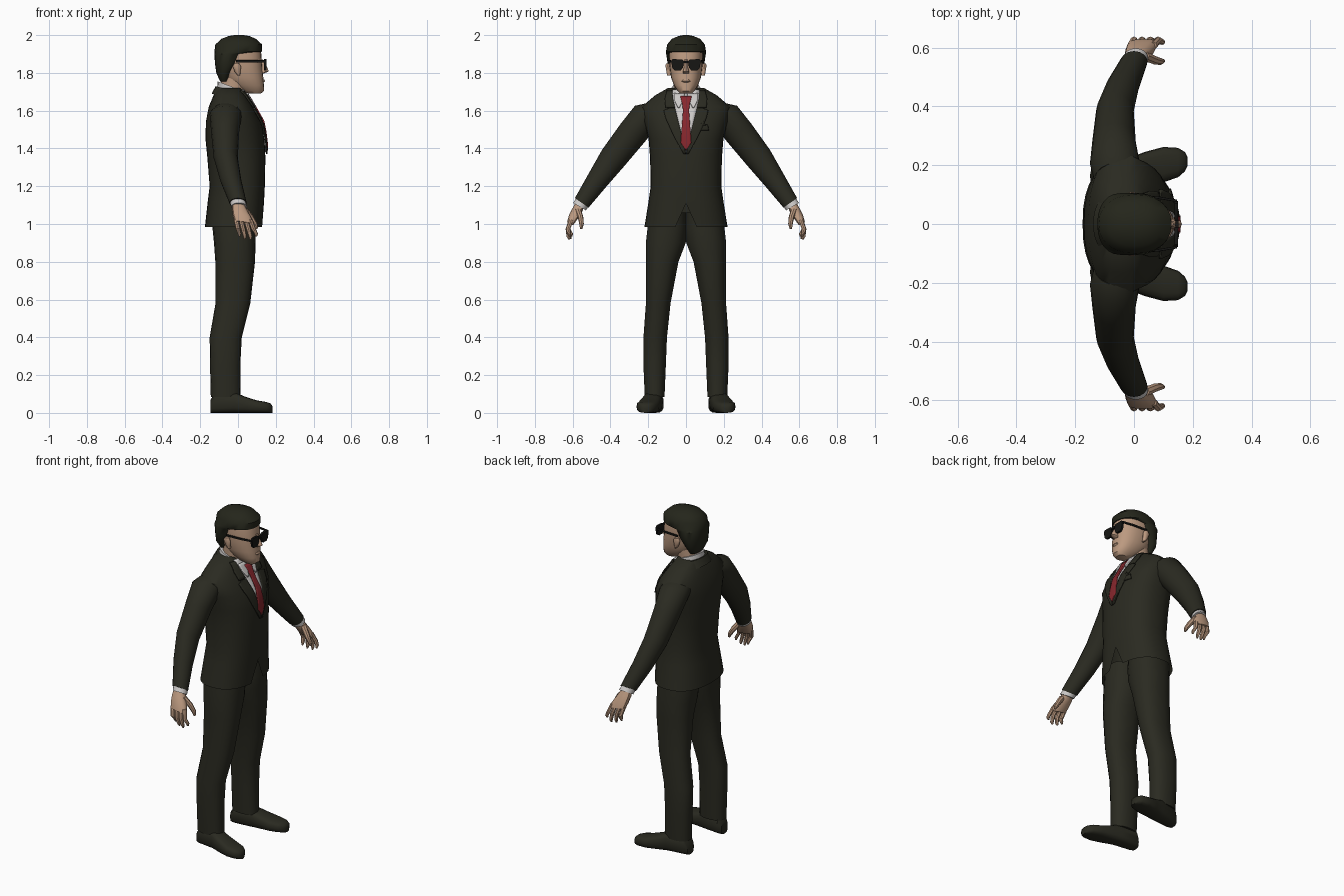
import bpy, bmesh, math
from mathutils import Vector


def material(name, rgb):
    m = bpy.data.materials.new(name)
    m.diffuse_color = (*rgb, 1)
    return m


SUIT = material("dark_suit", (0.023, 0.023, 0.015))
HAIR = material("dark_hair", (0.018, 0.019, 0.011))
BLACK = material("glasses_black", (0.008, 0.008, 0.007))
SKIN = material("skin", (0.50, 0.32, 0.215))
SHIRT = material("shirt_white", (0.60, 0.58, 0.57))
TIE = material("tie_red", (0.24, 0.02, 0.026))


def finish(bm, name, mat, angle=40):
    bmesh.ops.recalc_face_normals(bm, faces=bm.faces)
    me = bpy.data.meshes.new(name)
    bm.to_mesh(me)
    bm.free()
    ob = bpy.data.objects.new(name, me)
    bpy.context.collection.objects.link(ob)
    me.materials.append(mat)
    bpy.ops.object.select_all(action='DESELECT')
    ob.select_set(True)
    bpy.context.view_layer.objects.active = ob
    bpy.ops.object.shade_smooth_by_angle(angle=math.radians(angle))
    return ob


def power(c, p):
    return math.copysign(abs(c) ** (2 / p), c)


def loft(name, rings, mat, n=16, p=2.0, caps=(True, True), tweak=None):
    """Skin a row of (centre, u radius vector, v radius vector) rings."""
    bm = bmesh.new()
    rows = []
    for c, u, v in rings:
        c, u, v = Vector(c), Vector(u), Vector(v)
        rows.append([bm.verts.new(c + u * power(math.cos(a), p) + v * power(math.sin(a), p))
                     for a in (math.tau * i / n for i in range(n))])
    if tweak:
        tweak(rows)
    for a, b in zip(rows, rows[1:]):
        for i in range(n):
            j = (i + 1) % n
            bm.faces.new((a[i], a[j], b[j], b[i]))
    if caps[0]:
        bm.faces.new(rows[0])
    if caps[1]:
        bm.faces.new(rows[-1])
    return finish(bm, name, mat)


def level(sections):
    """Horizontal rings from (z, back x, front x, half width)."""
    return [(((b + f) / 2, 0, z), ((f - b) / 2, 0, 0), (0, w, 0)) for z, b, f, w in sections]


def prism(name, outline, x0, x1, mat):
    """Extrude a (y, z) outline along x."""
    bm = bmesh.new()
    f = bm.faces.new([bm.verts.new((x0, y, z)) for y, z in outline])
    g = bmesh.ops.extrude_face_region(bm, geom=[f])["geom"]
    bmesh.ops.translate(bm, vec=(x1 - x0, 0, 0),
                        verts=[e for e in g if isinstance(e, bmesh.types.BMVert)])
    return finish(bm, name, mat)


# Jacket body, with a notch at the front hem
JACKET = [(.985, -.175, .13, .22), (1.12, -.16, .138, .198), (1.2, -.15, .142, .187),
          (1.35, -.162, .145, .19), (1.45, -.172, .14, .198), (1.54, -.17, .125, .222),
          (1.62, -.155, .08, .235), (1.68, -.13, .045, .165), (1.72, -.11, .02, .095)]
JP = 2.4


def notch(rows):
    rows[0][0].co.z = 1.11


loft("jacket", level(JACKET), SUIT, 32, JP, (False, True), notch)


def chest_x(y, z):
    """Front surface of the jacket."""
    for a, b in zip(JACKET, JACKET[1:]):
        if a[0] <= z <= b[0]:
            t = (z - a[0]) / (b[0] - a[0])
            back, front, w = (a[i] + (b[i] - a[i]) * t for i in (1, 2, 3))
            r = max(0, 1 - min(1, abs(y) / w) ** JP) ** (1 / JP)
            return (back + front) / 2 + (front - back) / 2 * r


def chest_plate(name, rows, offset, mat, side=1, cols=6, steps=3):
    """Thin sheet over the chest from (z, y start, y end) rows."""
    fine = []
    for a, b in zip(rows, rows[1:]):
        fine += [[a[k] + (b[k] - a[k]) * i / steps for k in range(3)] for i in range(steps)]
    fine.append(rows[-1])
    bm = bmesh.new()
    grid = []
    for z, y0, y1 in fine:
        ys = [side * (y0 + (y1 - y0) * i / cols) for i in range(cols + 1)]
        grid.append([bm.verts.new((chest_x(y, z) + offset, y, z)) for y in ys])
    for a, b in zip(grid, grid[1:]):
        for i in range(cols):
            bm.faces.new((a[i], a[i + 1], b[i + 1], b[i]))
    bmesh.ops.remove_doubles(bm, verts=bm.verts, dist=1e-4)
    ob = finish(bm, name, mat)
    mod = ob.modifiers.new("thickness", 'SOLIDIFY')
    mod.thickness = .008
    mod.offset = 0
    return ob


# Shirt front, tie, breast pocket
chest_plate("shirt_front", [(1.38, 0, 0), (1.54, -.04, .04), (1.62, -.06, .06),
                            (1.68, -.075, .075), (1.71, -.07, .07)], .004, SHIRT)
chest_plate("tie", [(1.39, 0, 0), (1.43, -.028, .028), (1.6, -.016, .016),
                    (1.63, -.019, .019), (1.675, -.03, .03)], .013, TIE)
chest_plate("breast_pocket", [(1.495, .07, .12), (1.525, .065, .115)], .007, SUIT)
chest_plate("pocket_square", [(1.52, .075, .105), (1.545, .085, .09)], .008, SUIT)

# Neck, shirt collar, head
loft("neck", level([(1.6, -.09, .035, .06), (1.7, -.095, .045, .062), (1.8, -.085, .06, .065)]), SKIN)
loft("shirt_collar", [((-.03, 0, 1.675), (.082, 0, -.02), (0, .082, 0)),
                      ((-.032, 0, 1.727), (.076, 0, -.028), (0, .072, 0))], SHIRT, 20)
loft("jacket_collar", [((-.05, 0, 1.66), (.09, 0, -.03), (0, .125, 0)),
                       ((-.05, 0, 1.71), (.068, 0, -.02), (0, .093, 0))], SUIT, 20)
loft("head", level([(1.69, .06, .12, .03), (1.705, .01, .138, .045), (1.735, -.03, .137, .064),
                    (1.775, -.075, .134, .079), (1.83, -.1, .128, .086), (1.9, -.11, .124, .09),
                    (1.95, -.1, .11, .083), (1.98, -.06, .08, .055)]), SKIN, 24, 2.3)
loft("hair", level([(1.755, -.095, -.05, .055), (1.8, -.115, -.03, .086), (1.85, -.122, .012, .097),
                    (1.9, -.125, .035, .105), (1.912, -.125, .126, .106), (1.95, -.12, .128, .1),
                    (1.98, -.088, .095, .075), (1.995, -.05, .06, .04), (2.0, -.02, .03, .015)]),
     HAIR, 24, 2.2)
loft("nose", level([(1.798, .11, .14, .018), (1.808, .11, .163, .017), (1.825, .11, .157, .012),
                    (1.87, .11, .133, .009)]), SKIN, 10)
loft("lips", level([(1.748, .1, .136, .022), (1.756, .1, .144, .026), (1.764, .1, .139, .022)]), SKIN, 12)

# Glasses bridge
prism("glasses_bridge", [(-.016, 1.852), (.016, 1.852), (.016, 1.864), (-.016, 1.864)], .142, .152, BLACK)

for s, tag in ((1, "left"), (-1, "right")):
    def P(x, y, z):
        return (x, y * s, z)

    # Lapel with notched collar
    chest_plate(tag + "_lapel", [(1.37, 0, .012), (1.46, .02, .062), (1.56, .045, .108),
                                 (1.6, .055, .118), (1.612, .058, .088)], .009, SUIT, s)
    chest_plate(tag + "_collar_flap", [(1.615, .058, .108), (1.66, .068, .112), (1.705, .072, .1)],
                .009, SUIT, s)
    chest_plate(tag + "_shirt_wing", [(1.615, .035, .042), (1.65, .018, .06), (1.69, .006, .065)],
                .012, SHIRT, s)

    # Glasses lens and temple
    lens = [(.01, 1.862), (.02, 1.871), (.07, 1.873), (.079, 1.862), (.072, 1.825),
            (.06, 1.813), (.028, 1.813), (.016, 1.828)]
    prism(tag + "_lens", [(y * s, z) for y, z in lens], .138, .15, BLACK)
    loft(tag + "_temple", [(P(x, y, 1.861), (0, .004, 0), (0, 0, .006))
                           for x, y in ((-.01, .094), (.08, .09), (.146, .079))], BLACK, 8, 4)

    # Ear
    loft(tag + "_ear", [(P(x, y, z), (r, 0, 0), (0, .012, 0)) for x, y, z, r in
                        ((.005, .088, 1.785, .006), (-.002, .092, 1.805, .015),
                         (-.006, .097, 1.835, .022), (-.006, .095, 1.85, .012))], SKIN, 10)

    # Sleeve, cuff
    arm = [(-.06, .15, 1.6, .075, .07), (-.065, .205, 1.58, .085, .08), (-.068, .28, 1.485, .074, .08),
           (-.065, .385, 1.35, .064, .073), (-.038, .47, 1.23, .056, .058), (0, .552, 1.112, .046, .044)]
    loft(tag + "_sleeve", [(P(x, y, z), (rx, 0, 0), P(0, .82 * r, .57 * r)) for x, y, z, rx, r in arm],
         SUIT, 16)
    loft(tag + "_cuff", [(P(x, y, z), (.042, 0, 0), P(0, .034, .02)) for x, y, z in
                         ((-.002, .545, 1.12), (.006, .564, 1.092))], SHIRT, 16)

    # Hand
    palm = [(.004, .56, 1.105, .032, .024), (.01, .575, 1.075, .042, .025),
            (.022, .595, 1.04, .05, .024), (.032, .612, 1.005, .05, .017)]
    loft(tag + "_palm", [(P(x, y, z), (w, 0, -.008), P(0, t, t * .4)) for x, y, z, w, t in palm], SKIN, 12, 2.4)
    for i, (kx, tx, ty, tz) in enumerate(((-.008, .008, .605, .935), (.018, .036, .612, .92),
                                          (.044, .066, .618, .918), (.068, .096, .615, .935))):
        path = [(kx - .003, .606, 1.025, .013), ((kx + tx) / 2, .625, .975, .0125),
                (tx, ty + .004, tz + .015, .01), (tx, ty, tz, .005)]
        loft(f"{tag}_finger_{i + 1}", [(P(x, y, z), (r, 0, 0), P(0, r, 0)) for x, y, z, r in path], SKIN, 8)
    thumb = [(.035, .572, 1.075, .017), (.068, .558, 1.035, .015), (.09, .553, 1.0, .012), (.1, .555, .975, .006)]
    loft(tag + "_thumb", [(P(x, y, z), (r, 0, r * .4), P(0, r, 0)) for x, y, z, r in thumb], SKIN, 8)

    # Trouser leg
    leg = [(1.06, -.02, .1, .11, .1), (.98, -.02, .1, .115, .105), (.9, -.017, .107, .11, .107),
           (.8, -.015, .126, .105, .087), (.58, -.027, .147, .092, .066), (.4, -.065, .163, .085, .063),
           (.25, -.068, .166, .08, .06), (.085, -.065, .166, .079, .053)]
    loft(tag + "_trouser_leg", [(P(x, y, z), (rx, 0, 0), P(0, ry, 0)) for z, x, y, rx, ry in leg],
         SUIT, 18, 2.3)

    # Shoe
    shoe = [(-.145, .162, .03, .07), (-.125, .163, .045, .1), (-.02, .175, .05, .11), (.04, .19, .056, .085),
            (.1, .202, .06, .066), (.15, .209, .05, .058), (.173, .212, .033, .05), (.182, .213, .015, .035)]
    loft(tag + "_shoe", [(P(x, y, h / 2), P(0, w, 0), (0, 0, h / 2)) for x, y, w, h in shoe], SUIT, 16, 3)
